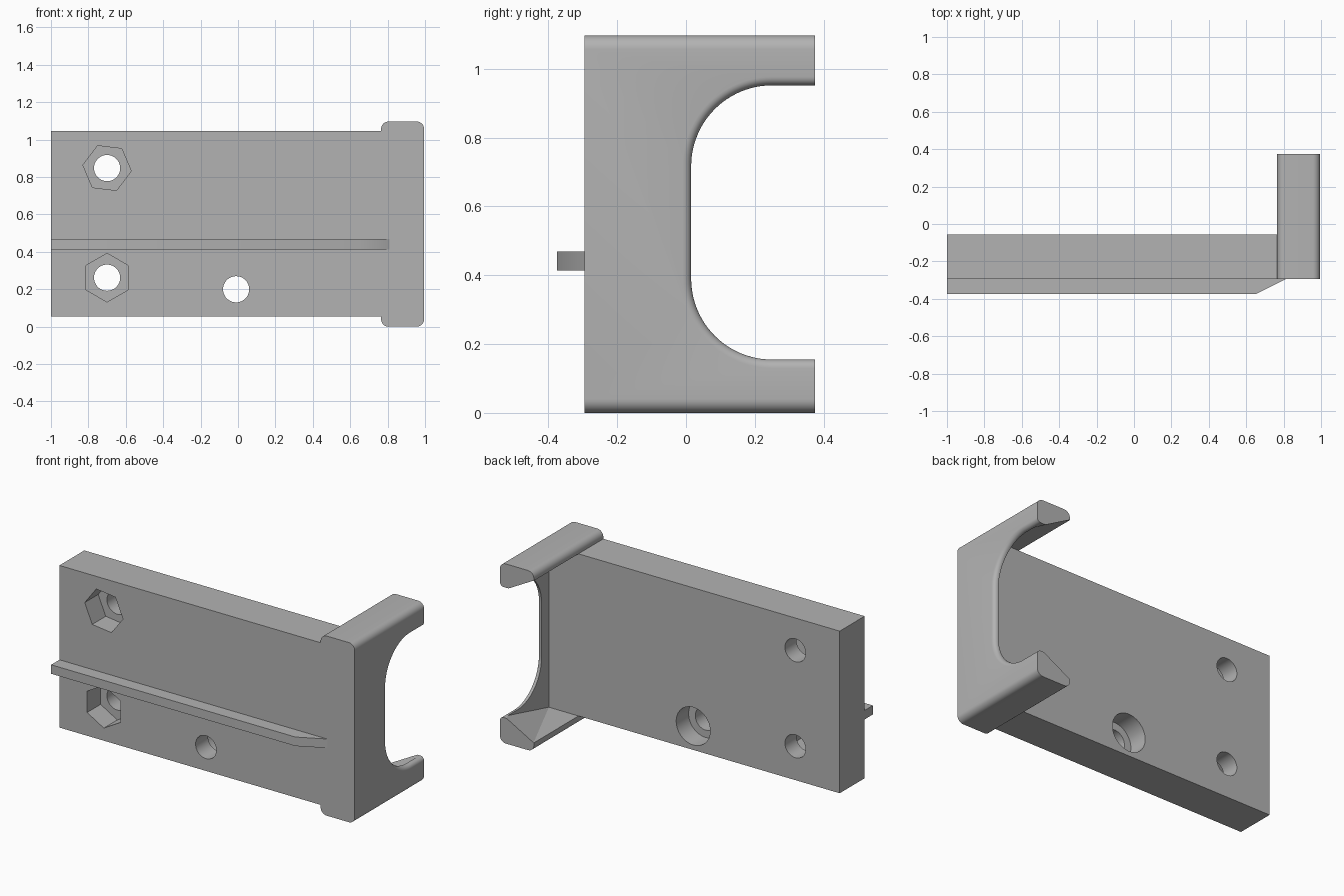
import bpy, bmesh
from math import sin, cos, pi, radians
from mathutils import Vector

if "Cube" in bpy.data.objects:
    bpy.data.objects.remove(bpy.data.objects["Cube"], do_unlink=True)

grey = bpy.data.materials.new("plain grey")
grey.use_nodes = True
colour = (0.45, 0.45, 0.45, 1)
grey.diffuse_color = colour
grey.node_tree.nodes["Principled BSDF"].inputs["Base Color"].default_value = colour


def finish(name, bm):
    bmesh.ops.recalc_face_normals(bm, faces=bm.faces)
    mesh = bpy.data.meshes.new(name)
    bm.to_mesh(mesh)
    bm.free()
    mesh.materials.append(grey)
    obj = bpy.data.objects.new(name, mesh)
    bpy.context.collection.objects.link(obj)
    return obj


def loft(name, rings):
    """Join matching rings of points into a closed solid."""
    bm = bmesh.new()
    rows = [[bm.verts.new(p) for p in ring] for ring in rings]
    n = len(rows[0])
    for a, b in zip(rows, rows[1:]):
        for i in range(n):
            j = (i + 1) % n
            bm.faces.new((a[i], a[j], b[j], b[i]))
    bm.faces.new(rows[0])
    bm.faces.new(rows[-1])
    return finish(name, bm)


def prism_y(name, outline, y0, y1):
    return loft(name, [[(x, y, z) for x, z in outline] for y in (y0, y1)])


def rect(x0, x1, z0, z1):
    return [(x0, z0), (x1, z0), (x1, z1), (x0, z1)]


def ngon(cx, cz, r, n, turn=0.0):
    return [(cx + r * cos(turn + 2 * pi * i / n), cz + r * sin(turn + 2 * pi * i / n))
            for i in range(n)]


def arc(cx, cz, r, start, end, n):
    return [(cx + r * cos(radians(start + (end - start) * i / n)),
             cz + r * sin(radians(start + (end - start) * i / n))) for i in range(n + 1)]


def rounded_rect(x0, x1, z0, z1, r):
    return (arc(x1 - r, z0 + r, r, -90, 0, 8) + arc(x1 - r, z1 - r, r, 0, 90, 8)
            + arc(x0 + r, z1 - r, r, 90, 180, 8) + arc(x0 + r, z0 + r, r, 180, 270, 8))


def cut(obj, cutters):
    for c in cutters:
        c.hide_render = True
        mod = obj.modifiers.new("cut", "BOOLEAN")
        mod.operation, mod.solver, mod.object = "DIFFERENCE", "EXACT", c
    bpy.context.view_layer.update()
    done = obj.evaluated_get(bpy.context.evaluated_depsgraph_get())
    mesh = bpy.data.meshes.new_from_object(done)
    obj.modifiers.clear()
    obj.data = mesh
    for c in cutters:
        bpy.data.objects.remove(c, do_unlink=True)


FRONT, BACK, TIP = -0.295, -0.055, 0.375
LOW, HIGH = 0.055, 1.045
INNER, OUTER = 0.765, 0.995

# Main plate with bolt holes, nut pockets and a rear counterbore
plate = prism_y("mounting_plate", rect(-1, INNER, LOW, HIGH), FRONT, BACK)
cutters = []
for x, z in ((-0.7, 0.848), (-0.7, 0.262), (-0.01, 0.2)):
    cutters.append(prism_y("hole_cutter", ngon(x, z, 0.07, 48), -0.5, 0.2))
for z, turn in ((0.848, 53), (0.262, 30)):
    cutters.append(prism_y("nut_cutter", ngon(-0.7, z, 0.13, 6, radians(turn)),
                           -0.5, FRONT + 0.13))
cutters.append(prism_y("counterbore_cutter", ngon(-0.01, 0.2, 0.115, 48), BACK - 0.12, 0.2))
cut(plate, cutters)

# End bracket: rounded block
bracket = prism_y("end_bracket", rounded_rect(INNER, OUTER, 0, 1.097, 0.04), FRONT, TIP)

# Pocket inside the bracket, square at the root and narrowing at the tip
bm = bmesh.new()
for y, taper in ((BACK, 0), (TIP + 0.005, 0.11)):
    for x, t in ((0.7, 0), (INNER, 0), (0.965, taper)):
        for z in (LOW + t, HIGH - t):
            bm.verts.new((x, y, z))
bmesh.ops.convex_hull(bm, input=bm.verts)
pocket = finish("pocket_cutter", bm)


# Rounded opening through the bracket wall, with a filleted outer rim
def opening(x, grow):
    r = 0.235 + grow
    y, z0, z1 = 0.015 + 0.235, 0.155 + 0.235, 0.952 - 0.235
    outline = ([(0.5, z0 - r)] + arc(y, z0, r, 270, 180, 24)
               + arc(y, z1, r, 180, 90, 24) + [(0.5, z1 + r)])
    return [(x, a, b) for a, b in outline]


fillet = 0.025
rings = [opening(0.6, 0)]
for i in range(7):
    a = pi / 2 * i / 6
    rings.append(opening(OUTER - fillet + fillet * sin(a), fillet * (1 - cos(a))))
rings.append(opening(1.1, fillet))
cut(bracket, [pocket, loft("opening_cutter", rings)])

# Guide rail on the front, ramped down towards the bracket
side = [(-1, FRONT), (0.81, FRONT), (0.65, -0.375), (-1, -0.375)]
rail = loft("guide_rail", [[(x, y, z) for x, y in side] for z in (0.414, 0.469)])

# Smooth shading with sharp edges kept
for obj in bpy.context.view_layer.objects:
    obj.select_set(obj in (plate, bracket, rail))
bpy.context.view_layer.objects.active = plate
bpy.ops.object.shade_smooth_by_angle(angle=radians(30))
